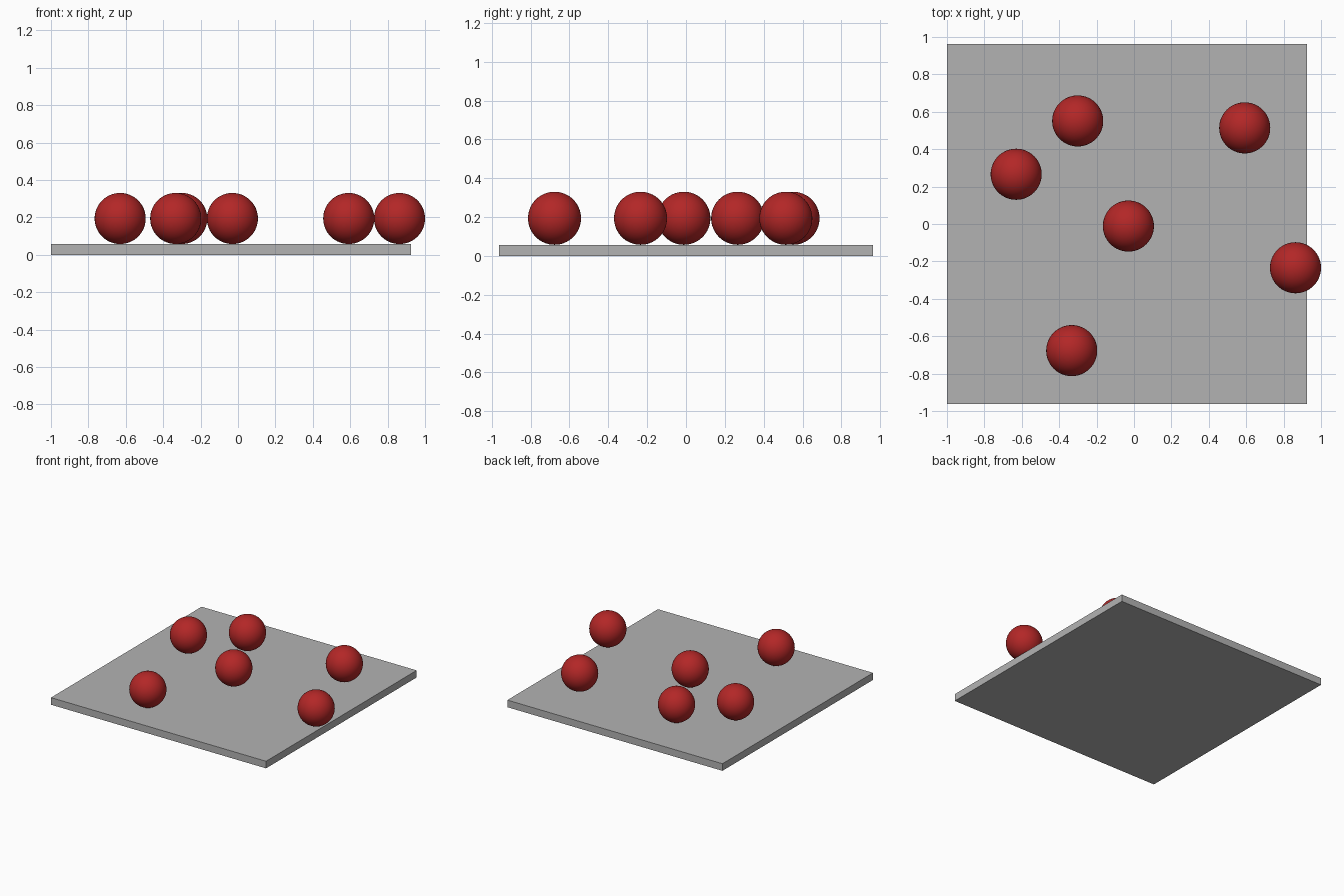
import bpy

if "Cube" in bpy.data.objects:
    bpy.data.objects.remove(bpy.data.objects["Cube"])

def material(name, rgb):
    m = bpy.data.materials.new(name)
    m.diffuse_color = (*rgb, 1.0)
    m.use_nodes = True
    m.node_tree.nodes["Principled BSDF"].inputs["Base Color"].default_value = m.diffuse_color
    return m

grey = material("plate_grey", (0.45, 0.45, 0.45))
red = material("ball_red", (0.45, 0.02, 0.02))

# Flat square plate
W, T = 1.925, 0.0575
bpy.ops.mesh.primitive_cube_add(size=1, location=(-1 + W / 2, 0, T / 2))
plate = bpy.context.object
plate.name = "base_plate"
plate.scale = (W, W, T)
bpy.ops.object.transform_apply(location=False, rotation=False, scale=True)
plate.data.materials.append(grey)

# Balls resting on the plate
R = 0.1365
centres = [(-0.301, 0.551), (0.592, 0.514), (-0.630, 0.266),
           (-0.030, -0.011), (0.8635, -0.234), (-0.333, -0.677)]
for i, (x, y) in enumerate(centres, 1):
    bpy.ops.mesh.primitive_uv_sphere_add(segments=64, ring_count=32, radius=R,
                                         location=(x, y, T + R))
    ball = bpy.context.object
    ball.name = f"ball_{i}"
    ball.data.materials.append(red)
    bpy.ops.object.shade_smooth()
